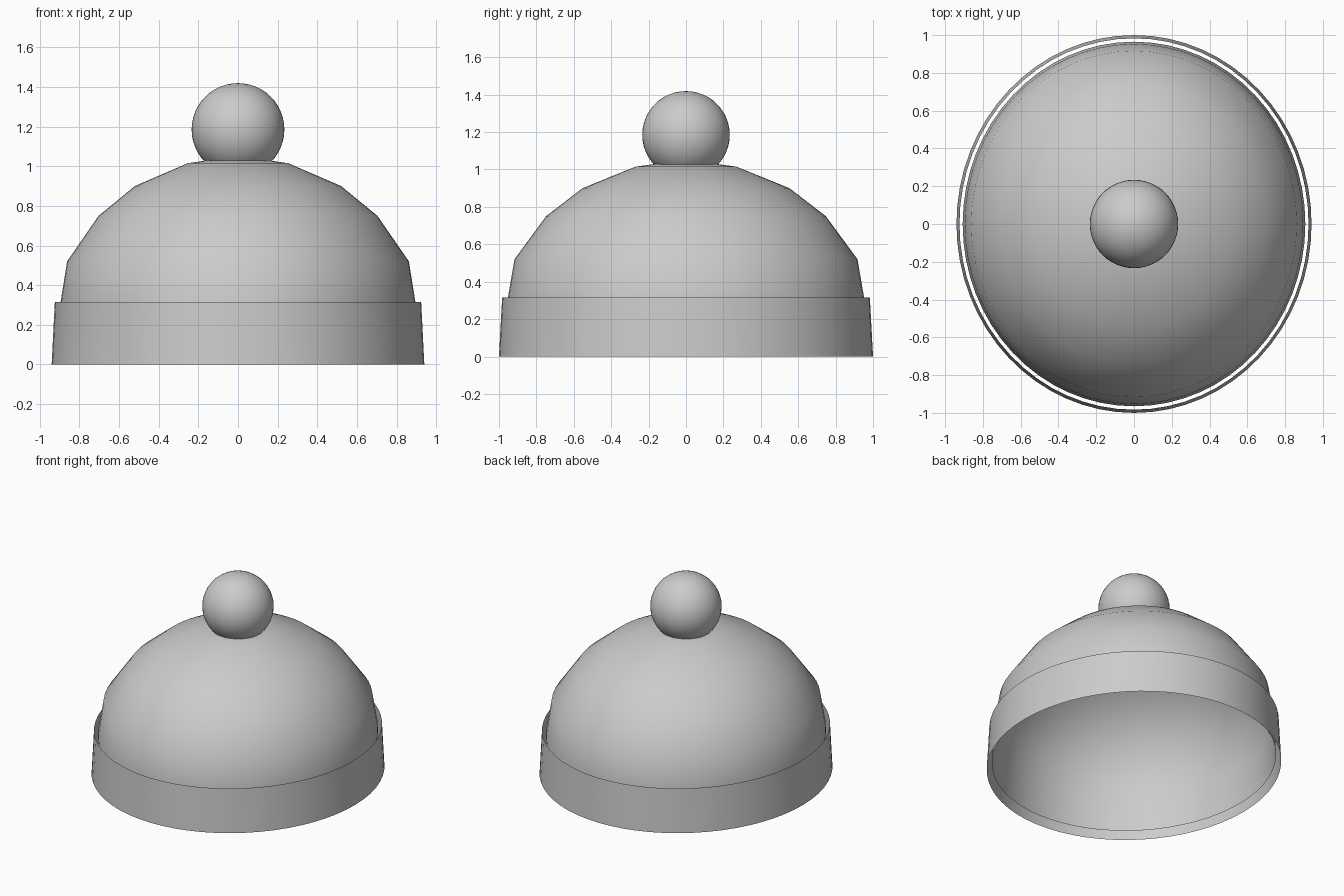
import bpy
import bmesh
import math

cube = bpy.data.objects.get("Cube")
if cube:
    bpy.data.objects.remove(cube, do_unlink=True)

# One plain grey for the whole hat
GREY = (0.6, 0.6, 0.6, 1)
grey = bpy.data.materials.new("plain grey")
grey.use_nodes = True
grey.diffuse_color = GREY
grey.node_tree.nodes["Principled BSDF"].inputs["Base Color"].default_value = GREY

SEGMENTS = 64
WIDTH = 0.94  # the hat is slightly narrower than deep


def finish(name, bm, smooth=True):
    bmesh.ops.recalc_face_normals(bm, faces=bm.faces)
    for face in bm.faces:
        face.smooth = smooth
    mesh = bpy.data.meshes.new(name)
    bm.to_mesh(mesh)
    bm.free()
    mesh.materials.append(grey)
    obj = bpy.data.objects.new(name, mesh)
    bpy.context.collection.objects.link(obj)
    return obj


def lathe(name, profile):
    """Spin a (radius, height) profile into an oval open shell."""
    bm = bmesh.new()
    verts = [bm.verts.new((0, r, z)) for r, z in profile]
    edges = [bm.edges.new(pair) for pair in zip(verts, verts[1:])]
    bmesh.ops.spin(bm, geom=verts + edges, axis=(0, 0, 1), cent=(0, 0, 0),
                   angle=math.tau, steps=SEGMENTS)
    bmesh.ops.remove_doubles(bm, verts=bm.verts, dist=0.0005)
    bmesh.ops.scale(bm, vec=(WIDTH, 1, 1), verts=bm.verts)
    return finish(name, bm)


# Crown: open dome tucked inside the cuff
lathe("crown", [(0.965, 0.05), (0.953, 0.31), (0.917, 0.52), (0.748, 0.75),
                (0.553, 0.90), (0.27, 1.015), (0.14, 1.033), (0, 1.035)])

# Cuff: thin tapered band around the opening
lathe("cuff", [(1.0, 0), (0.983, 0.315)])

# Pompom
bm = bmesh.new()
bmesh.ops.create_uvsphere(bm, u_segments=48, v_segments=24, radius=0.234)
bmesh.ops.translate(bm, vec=(0, 0, 1.185), verts=bm.verts)
finish("pompom", bm)
